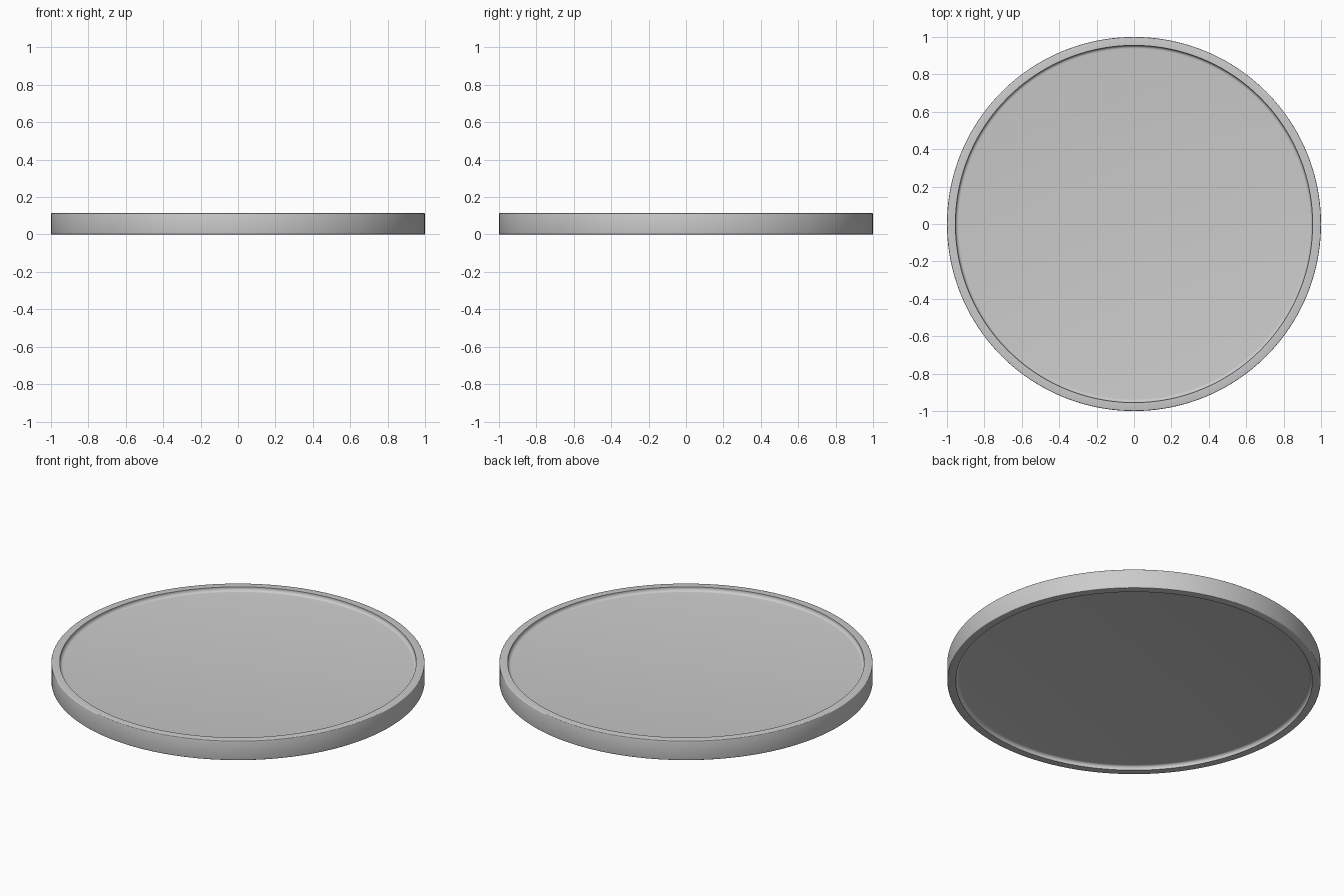
import bpy
import bmesh
import math

cube = bpy.data.objects.get("Cube")
if cube:
    bpy.data.objects.remove(cube, do_unlink=True)

RADIUS, HEIGHT = 1.0, 0.114
RIM_INNER, DEPTH = 0.955, 0.024
FILLET, EDGE = 0.018, 0.004
SEGMENTS = 160


def arc(cx, cz, r, start, end, steps):
    """Points along a circular arc, angles in degrees."""
    angles = [math.radians(start + (end - start) * i / steps) for i in range(steps + 1)]
    return [(cx + r * math.cos(a), cz + r * math.sin(a)) for a in angles]


# Upper half of the section: recessed floor, fillet, rim, outer edge
floor = HEIGHT - DEPTH
upper = [(0, floor)]
upper += arc(RIM_INNER - FILLET, floor + FILLET, FILLET, -90, 0, 5)
upper += [(RIM_INNER, HEIGHT)]
upper += arc(RADIUS - EDGE, HEIGHT - EDGE, EDGE, 90, 0, 3)

# Lower half mirrors the upper one
lower = [(r, HEIGHT - z) for r, z in reversed(upper)]
profile = upper + lower

# Revolve the section into a disc
bm = bmesh.new()
verts = [bm.verts.new((r, 0, z)) for r, z in profile]
edges = [bm.edges.new(pair) for pair in zip(verts, verts[1:])]
bmesh.ops.spin(bm, geom=verts + edges, cent=(0, 0, 0), axis=(0, 0, 1),
               angle=math.tau, steps=SEGMENTS, use_duplicate=False)
bmesh.ops.remove_doubles(bm, verts=bm.verts, dist=0.0001)
bmesh.ops.recalc_face_normals(bm, faces=bm.faces)

mesh = bpy.data.meshes.new("rimmed_disc")
bm.to_mesh(mesh)
bm.free()
disc = bpy.data.objects.new("rimmed_disc", mesh)
bpy.context.collection.objects.link(disc)

# Smooth shading with crisp rim edges
bpy.ops.object.select_all(action="DESELECT")
disc.select_set(True)
bpy.context.view_layer.objects.active = disc
bpy.ops.object.shade_smooth_by_angle(angle=math.radians(35))
